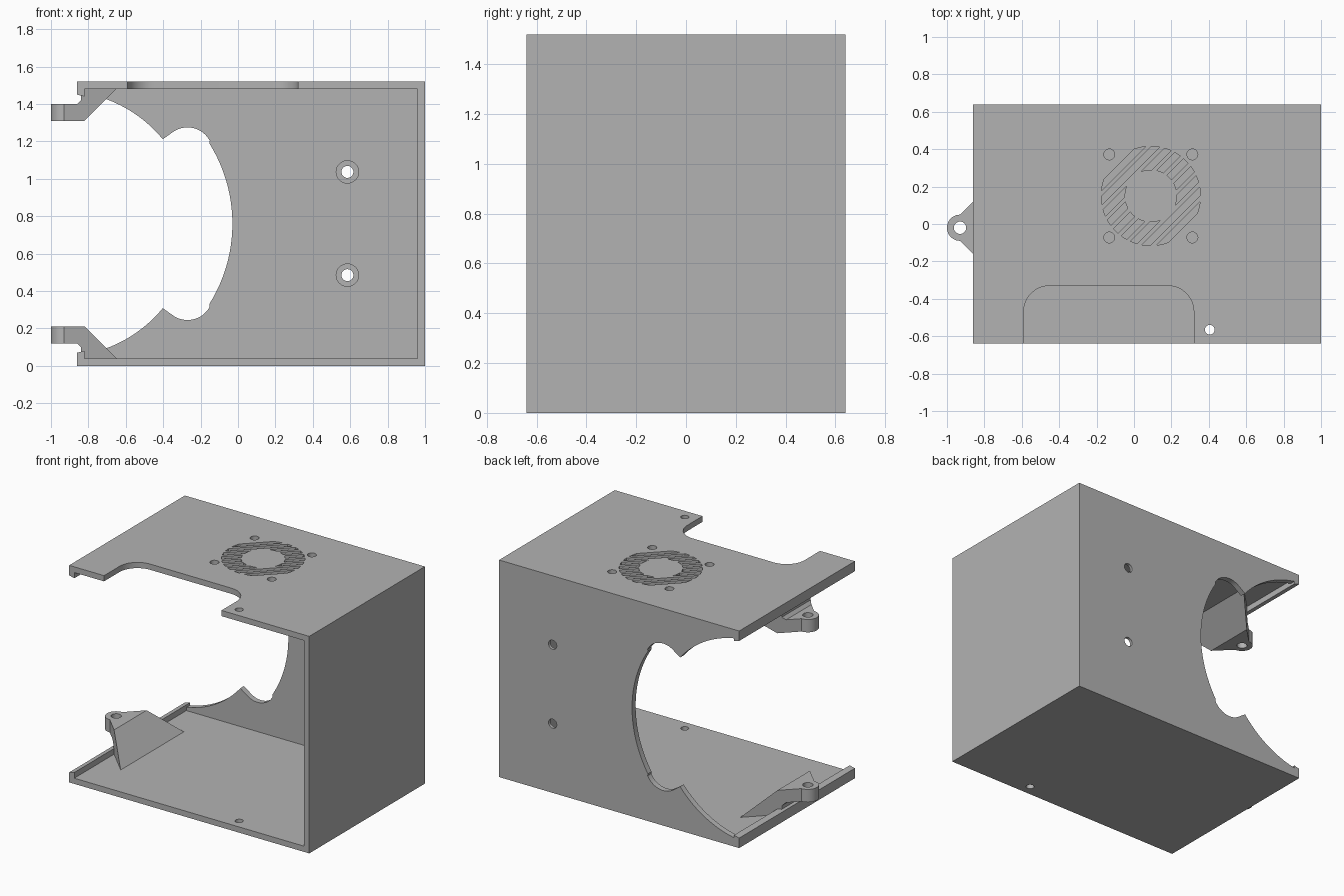
import bpy, bmesh
from math import sin, cos, pi, sqrt, radians
from mathutils import Matrix

if "Cube" in bpy.data.objects:
    bpy.data.objects.remove(bpy.data.objects["Cube"])

grey = bpy.data.materials.new("plain grey")
grey.use_nodes = True
colour = (0.45, 0.45, 0.45, 1)
grey.diffuse_color = colour
grey.node_tree.nodes["Principled BSDF"].inputs["Base Color"].default_value = colour

H = 1.52      # overall height
L = -0.86     # open side edge
D = 0.64      # half depth
T = 0.04      # wall thickness


def arc(cx, cy, r, a0, a1, n):
    """Points on an arc, angles in degrees."""
    return [(cx + r * cos(radians(a0 + (a1 - a0) * i / n)),
             cy + r * sin(radians(a0 + (a1 - a0) * i / n))) for i in range(n + 1)]


def circle(cx, cy, r, n=32):
    return arc(cx, cy, r, 0, 360, n)[:-1]


def prisms(name, outlines, axis, lo, hi):
    """Extrude closed outlines along z (xy outlines) or y (xz outlines)."""
    bm = bmesh.new()
    for pts in outlines:
        place = (lambda p, d: (p[0], p[1], d)) if axis == "z" else (lambda p, d: (p[0], d, p[1]))
        a = [bm.verts.new(place(p, lo)) for p in pts]
        b = [bm.verts.new(place(p, hi)) for p in pts]
        bm.faces.new(a)
        bm.faces.new(b)
        for i in range(len(pts)):
            j = (i + 1) % len(pts)
            bm.faces.new((a[i], a[j], b[j], b[i]))
    bmesh.ops.recalc_face_normals(bm, faces=bm.faces)
    mesh = bpy.data.meshes.new(name)
    bm.to_mesh(mesh)
    bm.free()
    mesh.materials.append(grey)
    ob = bpy.data.objects.new(name, mesh)
    bpy.context.collection.objects.link(ob)
    return ob


def activate(ob):
    bpy.ops.object.select_all(action="DESELECT")
    ob.select_set(True)
    bpy.context.view_layer.objects.active = ob


def boolean(ob, cutter, operation="DIFFERENCE"):
    cutter.hide_render = True
    activate(ob)
    mod = ob.modifiers.new("cut", "BOOLEAN")
    mod.operation = operation
    mod.solver = "EXACT"
    mod.object = cutter
    bpy.ops.object.modifier_apply(modifier=mod.name)
    bpy.data.objects.remove(cutter)


def mirror_z(pts):
    return [(x, H - z) for x, z in reversed(pts)]


# Shell: floor, side wall and roof in one section, with lips on the open side
lower = [(1, 0), (L, 0), (L, 0.07), (L + T, 0.08), (L + T, T), (1 - T, T)]
shell = prisms("shell", [lower + mirror_z(lower)], "y", -D, D)

# Rounded access notch in the roof's front edge
notch = [(-0.59, -0.7)] + arc(-0.45, -0.47, 0.14, 180, 90, 12) \
    + arc(0.18, -0.47, 0.14, 90, 0, 12) + [(0.32, -0.7)]
boolean(shell, prisms("notch_cutter", [notch], "z", H - 0.2, H + 0.1))

# Small hole through roof and floor
boolean(shell, prisms("pin_cutter", [circle(0.405, -0.565, 0.026)], "z", -0.1, H + 0.1))

# Fan grille: diagonal slots cut from a ring, and four screw holes
FX, FY, R_IN, R_OUT = 0.09, 0.15, 0.14, 0.265
PITCH, HALF = 0.056, 0.017


def turn(u, v):
    return (FX + (u - v) / sqrt(2), FY + (u + v) / sqrt(2))


def chord(r, v):
    return sqrt(max(r * r - v * v, 0))


outlines = []
for i in range(-4, 5):
    vs = [i * PITCH + HALF * (k / 4 - 1) for k in range(9)]
    outer = [(chord(R_OUT, v), v) for v in vs]
    if abs(i) > 2:
        inner = [(-u, v) for u, v in reversed(outer)]
        outlines.append([turn(u, v) for u, v in outer + inner])
    else:
        inner = [(chord(R_IN, v), v) for v in reversed(vs)]
        for s in (1, -1):
            outlines.append([turn(s * u, v) for u, v in outer + inner])
for sx in (-1, 1):
    for sy in (-1, 1):
        outlines.append(circle(FX + sx * 0.222, FY + sy * 0.222, 0.029))
boolean(shell, prisms("grille_cutter", outlines, "z", H - 0.2, H + 0.1))

# Back wall with a large symmetrical opening
MID = H / 2
upper = [(L, H - T)] + arc(-0.95, MID, 0.71, 82.7, 39.5, 20) \
    + arc(-0.27, 1.14, 0.135, 128, 28, 16) + arc(-0.84, MID, 0.81, 32, 0, 16)
back = upper + mirror_z(upper)[1:] + [(1 - T, T), (1 - T, H - T)]
back_wall = prisms("back_wall", [back], "y", D - T, D)

# Counterbored screw holes in the back wall
spots = [(0.585, 1.037), (0.585, 0.485)]
boolean(back_wall, prisms("screw_cutter", [circle(x, z, 0.032) for x, z in spots], "y", 0.5, 0.7))
boolean(back_wall, prisms("bore_cutter", [circle(x, z, 0.06) for x, z in spots], "y", 0.5, D - T / 2))

# Lower lug: flared plan trimmed to a ramped side profile
EYE, LY = -0.93, -0.02
plan = [(-0.6, LY + 0.4)] + arc(EYE, LY, 0.07, 90, 270, 20) + [(-0.6, LY - 0.4)]
side = [(-1.1, 0.12), (-1.1, 0.21), (-0.82, 0.21), (-0.63, 0.02),
        (-0.84, 0.02), (-0.84, 0.1), (L, 0.12)]
lower_lug = prisms("lower_lug", [plan], "z", -0.1, 0.4)
boolean(lower_lug, prisms("lug_cutter", [side], "y", -1, 1), "INTERSECT")
boolean(lower_lug, prisms("eye_cutter", [circle(EYE, LY, 0.033)], "z", -0.2, 0.5))

# Upper lug: mirror image of the lower one
upper_lug = lower_lug.copy()
upper_lug.data = lower_lug.data.copy()
upper_lug.name = "upper_lug"
upper_lug.data.transform(Matrix.Translation((0, 0, H)) @ Matrix.Diagonal((1, 1, -1, 1)))
upper_lug.data.flip_normals()
bpy.context.collection.objects.link(upper_lug)

for ob in (shell, back_wall, lower_lug, upper_lug):
    activate(ob)
    bpy.ops.object.shade_smooth_by_angle(angle=radians(25))
